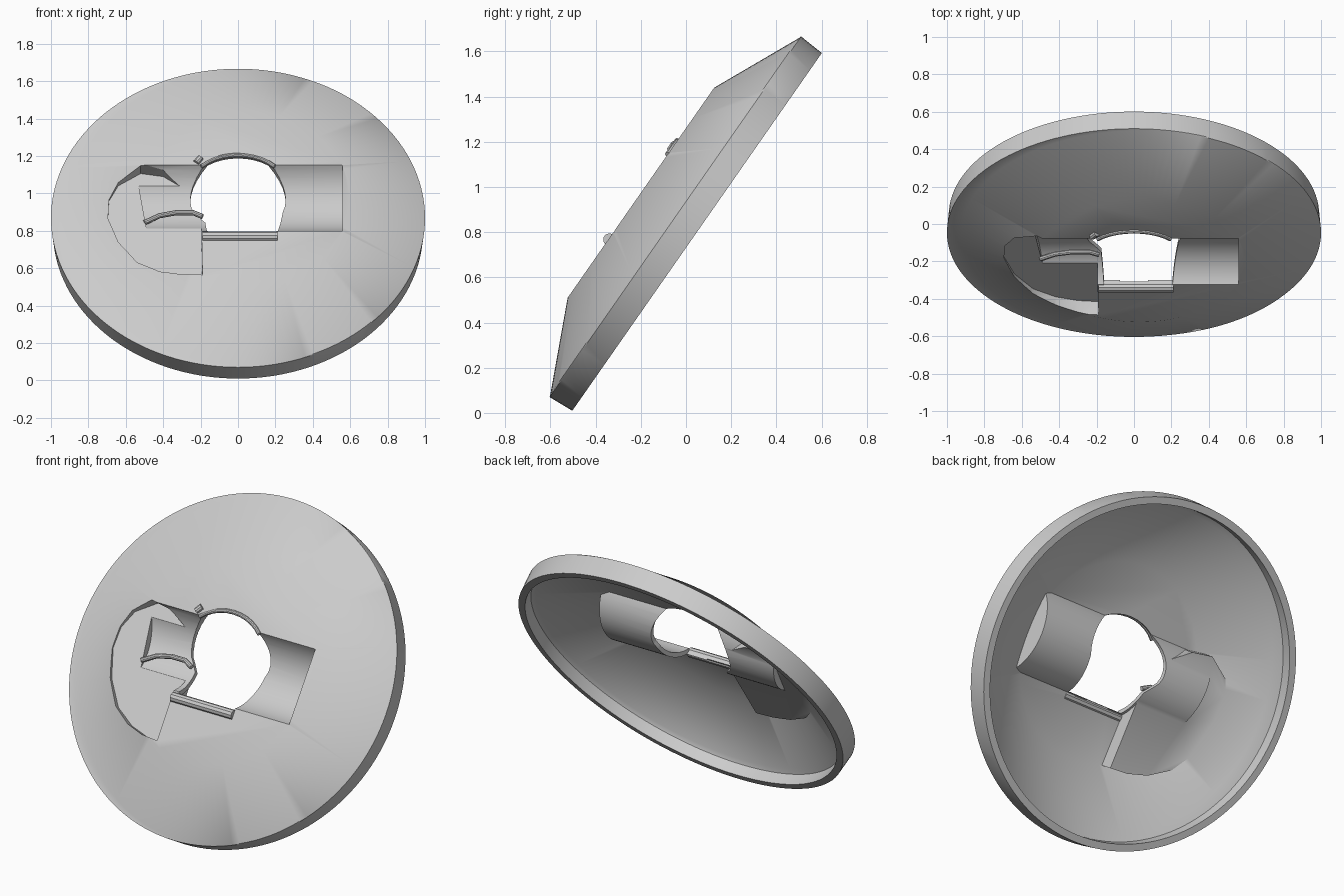
import bpy, bmesh, math
from mathutils import Matrix, Vector

cube = bpy.data.objects.get("Cube")
if cube:
    bpy.data.objects.remove(cube, do_unlink=True)

grey = bpy.data.materials.new("light grey")
grey.use_nodes = True
grey.diffuse_color = (0.6, 0.6, 0.6, 1)
grey.node_tree.nodes["Principled BSDF"].inputs["Base Color"].default_value = grey.diffuse_color

# Dish frame: x across, y up the slope, z out of the front
UP = Vector((0, 0.572, 0.82)).normalized()
OUT = Vector((1, 0, 0)).cross(UP)
TILT = Matrix((Vector((1, 0, 0)), UP, OUT)).transposed().to_4x4()
TILT.translation = (0, -0.047, 0.868)
SEG = 128
TOP = 0.186
WALL = 0.025


def loft(name, rings):
    """Closed solid through rings of equal point count."""
    bm = bmesh.new()
    rows = [[bm.verts.new(p) for p in ring] for ring in rings]
    n = len(rows[0])
    for a, b in zip(rows, rows[1:]):
        for i in range(n):
            j = (i + 1) % n
            bm.faces.new((a[i], a[j], b[j], b[i]))
    bm.faces.new(rows[0])
    bm.faces.new(rows[-1])
    bmesh.ops.recalc_face_normals(bm, faces=bm.faces)
    mesh = bpy.data.meshes.new(name)
    bm.to_mesh(mesh)
    bm.free()
    mesh.materials.append(grey)
    obj = bpy.data.objects.new(name, mesh)
    bpy.context.collection.objects.link(obj)
    return obj


def ellipse(rx, ry, h, cx=0):
    return [(cx + rx * math.cos(2 * math.pi * i / SEG),
             ry * math.sin(2 * math.pi * i / SEG), h) for i in range(SEG)]


def prism(name, outline, low, high, grow=0):
    """Straight prism whose outline may be pushed away from its middle."""
    mid = sum((Vector(p) for p in outline), Vector((0, 0))) / len(outline)
    pts = [Vector(p) + (Vector(p) - mid).normalized() * grow for p in outline]
    return loft(name, [[(p.x, p.y, h) for p in pts] for h in (low, high)])


def trough(name, x0, x1, skew, grow=0):
    """Rounded channel lying across the dish."""
    r = 0.243 + grow
    arc = [(r * math.cos(2 * math.pi * i / 64), 0.3 + r * math.sin(2 * math.pi * i / 64))
           for i in range(64)]
    return loft(name, [[(x0 - grow - skew * y, y, h) for y, h in arc],
                       [(x1 + grow, y, h) for y, h in arc]])


def cut(target, cutter):
    mod = target.modifiers.new("cut", 'BOOLEAN')
    mod.operation = 'DIFFERENCE'
    mod.solver = 'EXACT'
    mod.object = cutter
    bpy.context.view_layer.objects.active = target
    bpy.ops.object.modifier_apply(modifier=mod.name)
    bpy.data.objects.remove(cutter, do_unlink=True)


def finish(obj):
    obj.matrix_world = TILT
    bpy.ops.object.select_all(action='DESELECT')
    obj.select_set(True)
    bpy.context.view_layer.objects.active = obj
    bpy.ops.object.transform_apply(location=True, rotation=True, scale=True)
    bpy.ops.object.shade_smooth_by_angle(angle=math.radians(32))


# Sunken side pocket outline, and a pair of channels
POCKET = [(-0.2, 0.06), (-0.19, -0.5), (-0.3, -0.49), (-0.42, -0.455), (-0.54, -0.38),
          (-0.64, -0.24), (-0.695, -0.08), (-0.69, 0.04), (-0.64, 0.14), (-0.52, 0.22),
          (-0.4, 0.2)]


def recesses(grow):
    return [prism("pocket_cutter", POCKET, 0.1 - grow, 0.5, grow),
            trough("left_channel_cutter", -0.51, -0.1, 0.15, grow),
            trough("right_channel_cutter", 0.1, 0.56, 0, grow)]


# Dish: a conical front on a round skirt, hollowed from behind
dish = loft("dish", [ellipse(0.99, 0.965, -0.117), ellipse(1, 0.973, 0),
                     ellipse(0.957, 0.962, 0.004, 0.035), ellipse(0.567, 0.567, TOP, 0.03)])
hollow = loft("hollow_cutter", [ellipse(0.95, 0.925, -0.2), ellipse(0.95, 0.925, -0.05),
                                ellipse(0.91, 0.905, -0.03, 0.02),
                                ellipse(0.555, 0.555, TOP - WALL, 0.03)])
for c in recesses(0):
    cut(dish, c)
for c in recesses(WALL):
    cut(hollow, c)
cut(dish, hollow)

# Central opening: round above, narrowing to a straight lower edge
ARCH = [(0.255 * math.cos(math.radians(a)), 0.07 + 0.206 * math.sin(math.radians(a)))
        for a in range(-20, 201, 10)]
opening = ARCH + [(-0.175, -0.08), (-0.16, -0.224), (0.205, -0.224)]
cut(dish, prism("opening_cutter", opening, -0.5, 0.5))
finish(dish)


def tube(name, points, radius):
    """Round bar through points."""
    curve = bpy.data.curves.new(name, 'CURVE')
    curve.dimensions = '3D'
    curve.bevel_depth = radius
    curve.bevel_resolution = 3
    curve.use_fill_caps = True
    spline = curve.splines.new('POLY')
    spline.points.add(len(points) - 1)
    for sp, p in zip(spline.points, points):
        sp.co = (*p, 1)
    curve.materials.append(grey)
    obj = bpy.data.objects.new(name, curve)
    bpy.context.collection.objects.link(obj)
    bpy.ops.object.select_all(action='DESELECT')
    obj.select_set(True)
    bpy.context.view_layer.objects.active = obj
    bpy.ops.object.convert(target='MESH')
    finish(bpy.context.view_layer.objects.active)


# Rolled lips around the opening and the rib beside the left channel
tube("lower_lip", [(-0.19, -0.25, 0.182), (0.21, -0.25, 0.182)], 0.028)
tube("upper_lip", [(x, y + 0.004, TOP) for x, y in ARCH if y > 0.2], 0.012)
tube("lip_end", [(-0.225, 0.23, TOP), (-0.2, 0.262, TOP)], 0.018)
tube("channel_rib", [(-0.5, -0.1, 0.1), (-0.42, -0.055, 0.1), (-0.33, -0.035, 0.1),
                     (-0.24, -0.035, 0.1), (-0.19, -0.06, 0.1)], 0.014)
